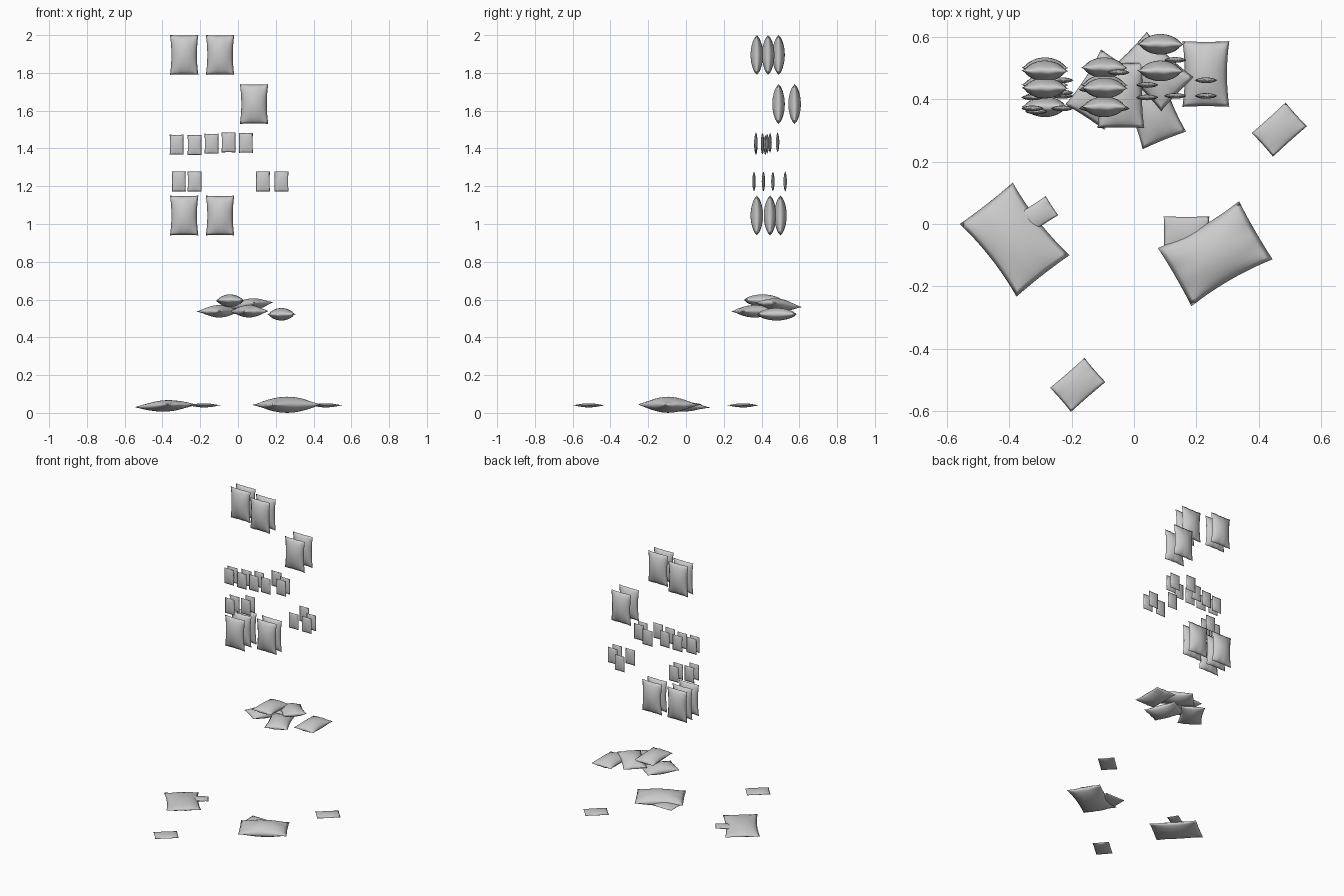
import bpy, bmesh
from math import radians, sin
from mathutils import Matrix

cube = bpy.data.objects.get("Cube")
if cube:
    bpy.data.objects.remove(cube, do_unlink=True)

foil = bpy.data.materials.new("grey foil")
foil.use_nodes = True
foil.diffuse_color = (0.6, 0.6, 0.6, 1)
foil.node_tree.nodes["Principled BSDF"].inputs["Base Color"].default_value = (0.6, 0.6, 0.6, 1)


def bag_mesh(name, w, h, t, pinch=0.1):
    """Sealed pillow bag: two bulged sheets welded along the rim, sides pinched in."""
    bm = bmesh.new()
    bmesh.ops.create_grid(bm, x_segments=14, y_segments=18, size=1)
    front = list(bm.verts)
    dup = bmesh.ops.duplicate(bm, geom=bm.verts[:] + bm.edges[:] + bm.faces[:])["geom"]
    bmesh.ops.reverse_faces(bm, faces=[g for g in dup if isinstance(g, bmesh.types.BMFace)])
    front = set(front)
    for v in bm.verts:
        u, s = v.co.x, v.co.y
        a, b = max(0, 1 - u * u), max(0, 1 - s * s)
        side = 1 if v in front else -1
        v.co.x = u * w / 2 * (1 - pinch * b)
        v.co.y = s * h / 2 * (1 - 0.02 * a)
        v.co.z = side * t / 2 * (a * b) ** 0.7 + 0.02 * t * sin(9 * u) * s * s
    bmesh.ops.remove_doubles(bm, verts=bm.verts, dist=1e-5)
    me = bpy.data.meshes.new(name)
    bm.to_mesh(me)
    bm.free()
    me.shade_smooth()
    me.materials.append(foil)
    return me


big = bag_mesh("big_bag", 0.15, 0.21, 0.066)
small = bag_mesh("small_bag", 0.073, 0.106, 0.018, 0.02)
large_a = bag_mesh("large_flat_bag", 0.215, 0.295, 0.06)
large_b = bag_mesh("large_full_bag", 0.215, 0.3, 0.085)
packet = bag_mesh("packet", 0.102, 0.146, 0.022, 0.02)


def place(name, mesh, loc, rot):
    ob = bpy.data.objects.new(name, mesh)
    ob.matrix_world = Matrix.Translation(loc) @ rot
    bpy.context.collection.objects.link(ob)


def stand(name, mesh, x, z, depths):
    for y in depths:
        place(name, mesh, (x, y, z), Matrix.Rotation(radians(90), 4, 'X'))


def lay(name, mesh, loc, angle, tilt=0):
    """Lay flat with the long axis at the given angle from +x, tilted along its length."""
    place(name, mesh, loc, Matrix.Rotation(radians(angle - 90), 4, 'Z')
          @ Matrix.Rotation(radians(tilt), 4, 'X'))


# Standing big bags
stand("top_bag", big, -0.285, 1.895, (0.435, 0.49))
stand("top_bag", big, -0.095, 1.895, (0.375, 0.435))
stand("upper_bag", big, 0.085, 1.635, (0.49, 0.575))
stand("middle_bag", big, -0.285, 1.045, (0.375, 0.445, 0.5))
stand("middle_bag", big, -0.095, 1.045, (0.445, 0.5))

# Standing small bags, upper row
for x, z, depths in ((-0.325, 1.42, (0.37, 0.405)), (-0.23, 1.418, (0.37, 0.42)),
                     (-0.14, 1.425, (0.37, 0.43)), (-0.05, 1.432, (0.37, 0.485)),
                     (0.042, 1.43, (0.405, 0.445))):
    stand("upper_small_bag", small, x, z, depths)

# Standing small bags, lower row
for x, depths in ((-0.313, (0.36, 0.41)), (-0.23, (0.41, 0.46)),
                  (0.132, (0.41, 0.525)), (0.23, (0.41, 0.46))):
    stand("lower_small_bag", small, x, 1.225, depths)

# Pile of big bags
lay("pile_bag", big, (0.23, 0.48, 0.522), 90)
lay("pile_bag", big, (-0.1, 0.43, 0.538), 57)
lay("pile_bag", big, (0.058, 0.365, 0.538), 112)
lay("pile_bag", big, (0.064, 0.488, 0.572), 136, -7)
lay("pile_bag", big, (-0.042, 0.412, 0.594), 90, -2)

# Bags on the floor
lay("floor_large_bag", large_a, (-0.382, -0.05, 0.037), -52, 3)
lay("floor_large_bag", large_b, (0.26, -0.095, 0.043), 30)
lay("floor_packet", packet, (-0.18, -0.515, 0.04), 41)
lay("floor_packet", packet, (0.465, 0.302, 0.04), 42)
lay("floor_packet", packet, (0.168, -0.027, 0.04), 0)
lay("floor_small_bag", small, (-0.307, 0.03, 0.045), 33)
